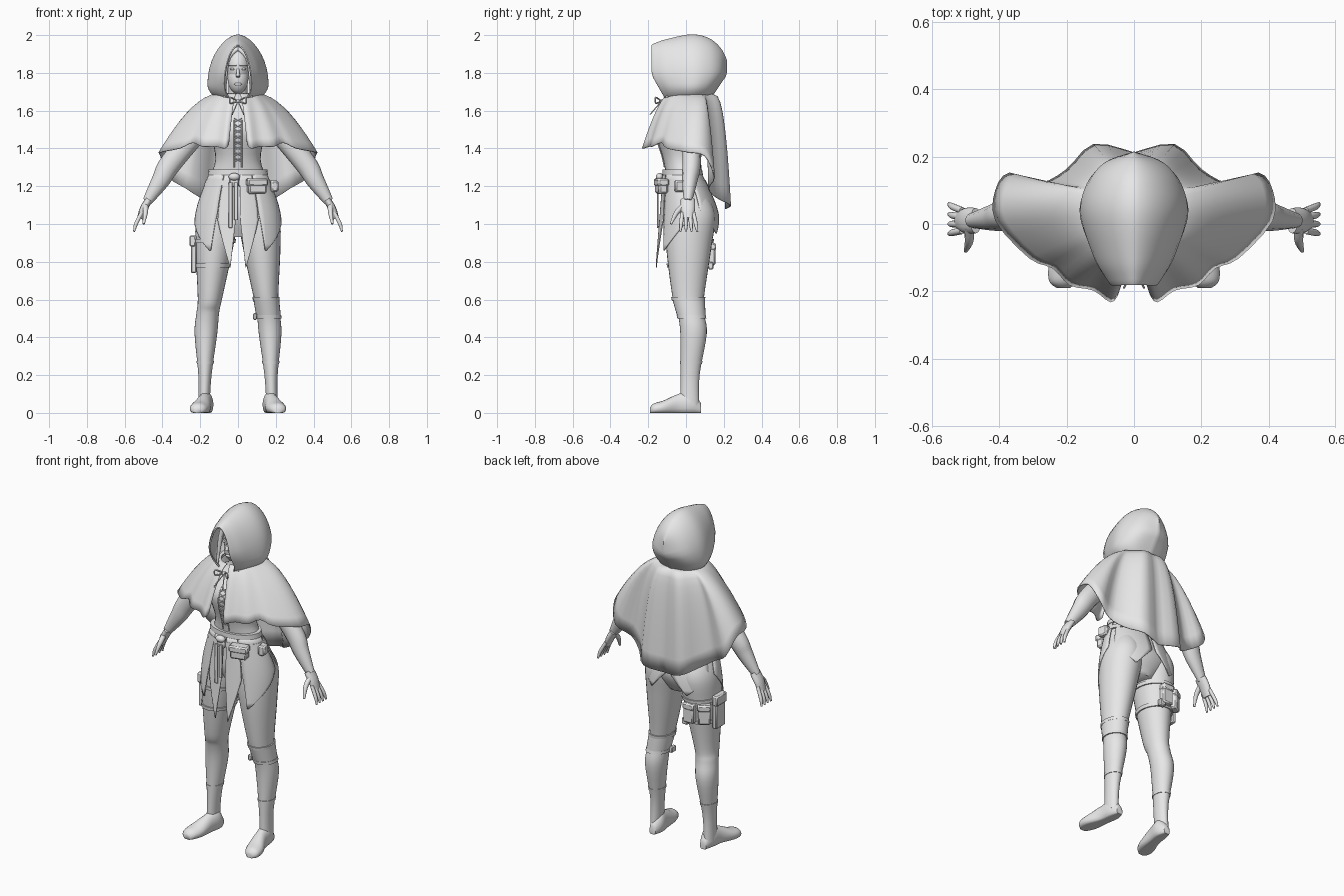
import bpy, bmesh, math
from mathutils import Vector

if "Cube" in bpy.data.objects:
    bpy.data.objects.remove(bpy.data.objects["Cube"])

grey = bpy.data.materials.new("plain_grey")
grey.use_nodes = True
grey.diffuse_color = (.8, .8, .8, 1)
grey.node_tree.nodes["Principled BSDF"].inputs["Base Color"].default_value = grey.diffuse_color
SIDES = {"left": 1, "right": -1}


def finish(name, bm, thick=0, bevel=0, loc=(0, 0, 0), turned=0):
    bmesh.ops.remove_doubles(bm, verts=bm.verts, dist=.0001)
    bmesh.ops.recalc_face_normals(bm, faces=bm.faces)
    for face in bm.faces:
        face.smooth = True
    mesh = bpy.data.meshes.new(name)
    bm.to_mesh(mesh)
    bm.free()
    mesh.set_sharp_from_angle(angle=math.radians(60))
    mesh.materials.append(grey)
    part = bpy.data.objects.new(name, mesh)
    bpy.context.collection.objects.link(part)
    part.location, part.rotation_euler.z = loc, turned
    if thick:
        cloth = part.modifiers.new("cloth", "SOLIDIFY")
        cloth.thickness, cloth.offset = thick, 0
    if bevel:
        part.modifiers.new("soft_edges", "BEVEL").width = bevel


def spline(rows, steps=5):
    """Smooth curve through rows of any length."""
    points = [Vector(row) for row in rows]
    last = len(points) - 1
    result = []
    for i in range(last):
        start, end = points[i], points[i + 1]
        leave = (end - points[max(i - 1, 0)]) / 2
        arrive = (points[min(i + 2, last)] - start) / 2
        for k in range(steps):
            t = k / steps
            ease = t * t * (3 - 2 * t)
            result.append(start.lerp(end, ease) + leave * t * (1 - t) ** 2 - arrive * t * t * (1 - t))
    return result + [points[last]]


def sample(rows, z):
    for low, high in zip(rows, rows[1:]):
        if low[0] <= z <= high[0]:
            return low.lerp(high, (z - low[0]) / (high[0] - low[0]))
    return rows[0] if z < rows[0][0] else rows[-1]


def skin(name, rings, side=1, closed=True, thick=0):
    """Faces between successive rings; side -1 mirrors across x."""
    bm = bmesh.new()
    rows = [[bm.verts.new((x * side, y, z)) for x, y, z in ring] for ring in rings]
    count = len(rows[0])
    for lower, upper in zip(rows, rows[1:]):
        for i in range(count if closed else count - 1):
            j = (i + 1) % count
            bm.faces.new((lower[i], lower[j], upper[j], upper[i]))
    if closed:
        bm.faces.new(rows[0])
        bm.faces.new(rows[-1])
    finish(name, bm, thick)


def turn(count):
    return [math.tau * i / count for i in range(count)]


def oval(row, grow=0):
    z, rx, ry, cy, *shift = row
    return [(sum(shift) + (rx + grow) * math.cos(a), cy + (ry + grow) * math.sin(a), z) for a in turn(28)]


def band(name, rows, low, high, grow=.007, side=1):
    levels = ((low, -grow), (low, grow), (high, grow), (high, -grow))
    skin(name, [oval([z, *sample(rows, z)[1:]], extra) for z, extra in levels], side)


def tube(name, points, side=1, flat=1, radius=None):
    """Tube through (x, y, z, r) points, or (x, y, z) with one radius."""
    path = spline([(*p, radius) if radius else p for p in points])
    rings = []
    for i, p in enumerate(path):
        ahead = (path[min(i + 1, len(path) - 1)] - path[max(i - 1, 0)]).to_3d().normalized()
        u = ahead.cross(Vector((0, 1, 0)) if abs(ahead.y) < .9 else Vector((0, 0, 1))).normalized()
        v = ahead.cross(u) * flat
        rings.append([p.to_3d() + (u * math.cos(a) + v * math.sin(a)) * p[3] for a in turn(12)])
    skin(name, rings, side)


def solid(name, loc, size, rounded=False, turned=0):
    bm = bmesh.new()
    if rounded:
        bmesh.ops.create_uvsphere(bm, u_segments=24, v_segments=14, radius=1)
    else:
        bmesh.ops.create_cube(bm, size=1)
    bmesh.ops.scale(bm, vec=size, verts=bm.verts)
    finish(name, bm, bevel=0 if rounded else min(size) / 5, loc=loc, turned=turned)


# Body sections: z, half width, half depth, y centre, x centre
leg = spline([(.04, .03, .05, .02, .18), (.2, .035, .05, .022, .175), (.42, .06, .07, .04, .17),
              (.53, .06, .07, .025, .16), (.61, .065, .083, .012, .148), (.88, .1, .12, .015, .125),
              (1.05, .11, .13, .025, .11), (1.17, .07, .09, .01, .1)])
torso = spline([(.93, .08, .08, .03), (1.05, .2, .13, .03), (1.2, .17, .1, 0), (1.34, .12, .1, -.02),
                (1.5, .15, .13, -.03), (1.6, .15, .1, .01), (1.66, .06, .06, .01), (1.75, .05, .05, 0)])
foot = spline([(.08, .17, .02, .05), (.03, .17, .04, .11), (-.04, .18, .04, .1), (-.12, .2, .052, .065),
               (-.17, .21, .042, .05), (-.19, .21, .02, .03)])
skin("torso", [oval(row) for row in torso])

# Legs, feet, arms and hands
for name, side in SIDES.items():
    skin(name + "_leg", [oval(row) for row in leg], side)
    skin(name + "_foot", [[(x + w * math.cos(a), y, h * max(0, .4 + .6 * math.sin(a))) for a in turn(20)]
                          for y, x, w, h in foot], side)
    band(name + "_boot_cuff", leg, .26, .275, .003, side)
    tube(name + "_arm", [(.15, .03, 1.57, .06), (.35, .03, 1.33, .058), (.41, .02, 1.23, .048),
                         (.48, .01, 1.12, .026)], side, .85)
    tube(name + "_palm", [(.47, .01, 1.13, .02), (.5, .01, 1.08, .02), (.52, .01, 1.03, .015)], side, 1.9)
    for finger in range(4):
        y = .04 - .02 * finger
        tube(name + "_finger", [(.51, y, 1.06, .01), (.54, y * 1.3, 1, .01), (.55, y * 1.5, .96, .005)], side)
    tube(name + "_thumb", [(.49, -.01, 1.1, .015), (.49, -.05, 1.06, .013), (.5, -.08, 1, .006)], side)

# Head, face and hair
solid("skull", (0, 0, 1.83), (.07, .1, .11), True)
solid("jaw", (0, -.04, 1.77), (.055, .055, .08), True)
solid("lips", (0, -.09, 1.74), (.02, .01, .008), True)
tube("nose", [(0, -.09, 1.83, .006), (0, -.11, 1.78, .011)])
for name, side in SIDES.items():
    solid(name + "_eye", (side * .03, -.09, 1.82), (.013, .008, .006), True)
    tube(name + "_eyebrow", [(.01, -.1, 1.84), (.05, -.08, 1.84)], side, radius=.003)
    tube(name + "_hair_lock", [(0, -.06, 1.93, .01), (.06, -.07, 1.86, .014), (.07, -.1, 1.67, .006)], side)

# Hood: arches from the pointed rim to the rounded back (y, half width, top)
middle = 1.74
arches = []
for y, width, top in spline([(-.18, .07, 1.945), (-.16, .085, 1.955), (-.1, .118, 1.975), (.03, .157, 2),
                             (.12, .14, 1.98), (.18, .09, 1.93), (.212, 0, 1.87)]):
    arch = []
    for k in range(33):
        a = math.radians(-52 + 284 * k / 32)
        across, rise = math.cos(a), math.sin(a)
        z = middle + rise * (top - middle if rise > 0 else .09)
        x = width * math.copysign(abs(across) ** (1.2 if rise > 0 else .8), across)
        # The lower rim sweeps back and the nape tucks in
        arch.append((x, y * (1 - 3.2 * max(0, 1.79 - z)), z))
    arches.append(arch)
skin("hood", arches, closed=False, thick=.008)

# Cape: neckline to a wavy hem, from the front opening to the centre back
hem = spline([(.05, -.21, 1.42), (.07, -.23, 1.4), (.12, -.195, 1.41), (.19, -.18, 1.41), (.24, -.13, 1.43),
              (.31, -.1, 1.4), (.41, .01, 1.38), (.41, .1, 1.36), (.37, .15, 1.25), (.28, .12, 1.19),
              (.2, .16, 1.14), (.12, .235, 1.1), (0, .21, 1.08)], 3)
cape = []
for step in range(11):
    out = step / 10
    row = []
    for k, edge in enumerate(hem):
        a = math.pi * (k + 1) / len(hem)
        neck = Vector((.1 * math.sin(a), .02 - .11 * math.cos(a), 1.69))
        point = neck.lerp(edge, out ** (1 - .55 * max(0, -math.cos(a))))
        point.z = neck.z + (edge.z - neck.z) * out ** 1.6
        row.append(point)
    cape.append(row + [(-x, y, z) for x, y, z in row[-2::-1]])
skin("cape", cape, closed=False, thick=.006)

# Neck tie, bodice seams and lacing
tie = (0, -.13, 1.65)
solid("tie_knot", tie, (.012, .012, .01), True)


def front(x, z):
    row = sample(torso, z)
    return x, row[3] - row[2] - .002, z


for name, side in SIDES.items():
    tube(name + "_bow_loop", [tie, (.04, -.16, 1.67), (.04, -.16, 1.64), tie], side, radius=.004)
    tube(name + "_tie_string", [tie, (.03, -.19, 1.58)], side, radius=.003)
    tube(name + "_bodice_edge", [front(.02, 1.3 + k / 20) for k in range(6)], side, radius=.003)
    for k in range(8):
        z = 1.33 + .03 * k
        tube(name + "_lace", [front(-.02, z), front(.02, z + .02)], side, radius=.003)

# Skirt panels round the hips: start angle, end angle, tip angle, tip height, where the taper starts
waist = 1.27
hips = spline([(.78, .235, .17, .01), (1.05, .225, .155, .018), (waist, .15, .1, -.02)])
panels = {"front_panel": (3, 28, 10, .77, .5), "side_panel": (29, 100, 38, .86, .5),
          "back_panel": (112, 177, 150, .95, .65)}
for name, (first, last, tip, low, start) in panels.items():
    sheet = []
    for step in range(13):
        down = step / 12
        taper = max(0, (down - start) / (1 - start)) * .97
        z = waist + (low - waist) * down
        _, rx, ry, cy = sample(hips, z)
        row = []
        for k in range(9):
            edge = first + (last - first) * k / 8
            a = math.radians(edge + (tip - edge) * taper)
            row.append((rx * math.sin(a), cy - ry * math.cos(a), z))
        sheet.append(row)
    for label, side in SIDES.items():
        skin(label + "_" + name, sheet, side, closed=False, thick=.005)

# Belts, pouches and hanging straps
for low in (1.205, 1.26):
    band("belt", hips, low, low + .028, .005)
solid("belt_pouch", (.1, -.13, 1.2), (.1, .05, .08), turned=.25)
solid("belt_pouch_flap", (.1, -.13, 1.22), (.11, .06, .04), turned=.25)
solid("side_pouch", (.19, -.03, 1.2), (.04, .06, .06), turned=.2)
solid("belt_buckle", (-.02, -.13, 1.22), (.05, .03, .05))
solid("belt_knot", (-.02, -.14, 1.25), (.03, .02, .02), True)
for x, length in ((-.04, .24), (-.01, .2)):
    solid("hanging_strap", (x, -.15, 1.22 - length / 2), (.02, .008, length))

# Right thigh holster and pouches
for low in (.77, .9):
    band("thigh_strap", leg, low, low + .02, side=-1)
solid("holster", (-.235, .02, .84), (.03, .09, .2))
solid("holster_flap", (-.24, .02, .91), (.035, .1, .06))
for x, y, turned in ((-.2, .11, .6), (-.12, .135, 0)):
    solid("thigh_pouch", (x, y, .84), (.07, .04, .12), turned=turned)
    solid("thigh_pouch_flap", (x, y, .88), (.075, .05, .04), turned=turned)
solid("thigh_buckle", (-.09, .13, .78), (.04, .03, .04))

# Left knee guard with straps and buckles
band("knee_guard", leg, .5, .61, .004)
for low in (.5, .595):
    band("knee_strap", leg, low, low + .018)
    solid("knee_buckle", (.09, 0, low + .01), (.02, .04, .035))
